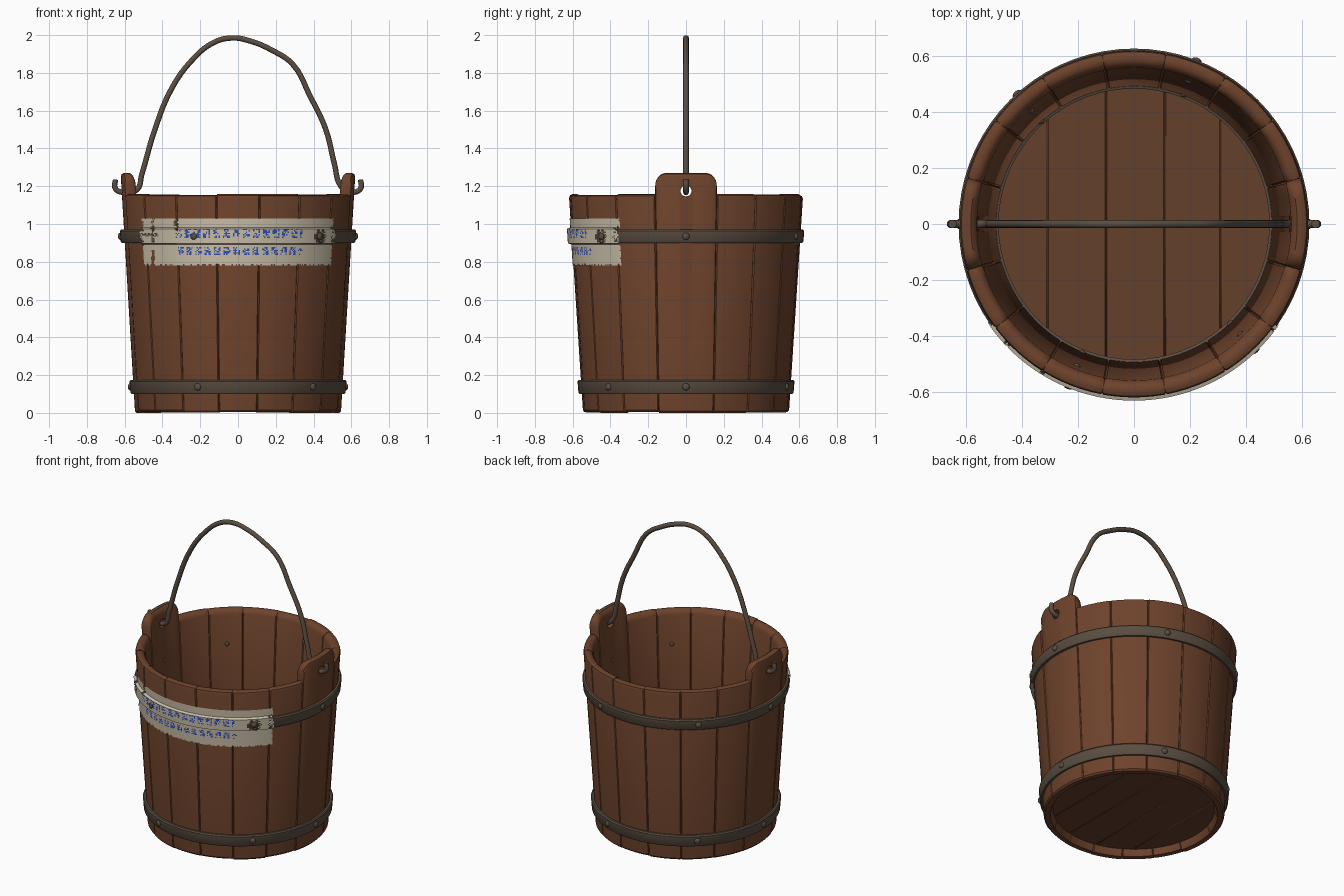
import bpy, bmesh, random
from math import radians, sin, cos, sqrt, pi, acos, degrees
from mathutils import Matrix, Vector

random.seed(4)
if "Cube" in bpy.data.objects:
    bpy.data.objects.remove(bpy.data.objects["Cube"])


def material(name, rgb):
    m = bpy.data.materials.new(name)
    m.use_nodes = True
    m.diffuse_color = (*rgb, 1)
    bsdf = m.node_tree.nodes["Principled BSDF"]
    bsdf.inputs["Base Color"].default_value = (*rgb, 1)
    bsdf.inputs["Roughness"].default_value = 0.8
    return m


WOOD = material("brown_wood", (0.156, 0.056, 0.025))
FLOOR = material("floor_wood", (0.130, 0.051, 0.024))
METAL = material("dull_iron", (0.105, 0.076, 0.054))
PAPER = material("cream_paper", (0.60, 0.53, 0.40))
INK = material("blue_ink", (0.03, 0.08, 0.50))

THICK = 0.06
RIM = 1.16
EAR = 15.5


def outer(z):
    return 0.545 + 0.065 * min(z, RIM)


def polar(r, deg, z):
    return Vector((r * cos(radians(deg)), r * sin(radians(deg)), z))


def finish(name, bm, *mats, angle=35):
    bmesh.ops.recalc_face_normals(bm, faces=bm.faces)
    me = bpy.data.meshes.new(name)
    bm.to_mesh(me)
    bm.free()
    ob = bpy.data.objects.new(name, me)
    bpy.context.collection.objects.link(ob)
    for m in mats:
        me.materials.append(m)
    smooth(ob, angle)
    return ob


def smooth(ob, angle=35):
    bpy.ops.object.select_all(action='DESELECT')
    ob.select_set(True)
    bpy.context.view_layer.objects.active = ob
    bpy.ops.object.shade_smooth_by_angle(angle=radians(angle))


def sweep(bm, sections, closed=False):
    """Join closed cross-sections into a tube, capped unless it is a ring."""
    loops = [[bm.verts.new(p) for p in s] for s in sections]
    pairs = list(zip(loops, loops[1:]))
    if closed:
        pairs.append((loops[-1], loops[0]))
    else:
        bm.faces.new(loops[0])
        bm.faces.new(loops[-1])
    for a, b in pairs:
        for i in range(len(a)):
            j = (i + 1) % len(a)
            bm.faces.new((a[i], a[j], b[j], b[i]))


# Staves, with a shallow groove at each joint
def stave(name, start, end, top_at, steps, bottom=0.0):
    angles = [start, start + 0.5]
    angles += [start + (end - start) * i / steps for i in range(1, steps)]
    angles += [end - 0.5, end]
    sections = []
    for a in angles:
        groove = 0.006 if a in (start, end) else 0
        top = top_at(min(a - start, end - a))
        profile = [(bottom, 0.008), (bottom + 0.01, 0), (top - 0.02, 0), (top - 0.006, 0.005), (top, 0.018)]
        inside = [(top, THICK - 0.022), (top - 0.01, THICK - 0.008), (top - 0.03, THICK),
                  (bottom + 0.04, THICK), (bottom, THICK - 0.02)]
        pts = [polar(outer(z) - d - groove, a, z) for z, d in profile]
        pts += [polar(outer(z) - d + groove, a, z) for z, d in inside]
        sections.append(pts)
    bm = bmesh.new()
    sweep(bm, sections)
    return finish(name, bm, WOOD)


def ear_top(edge_deg):
    corner = 0.06
    d = max(0, corner - radians(edge_deg) * 0.62)
    return 1.27 - corner + sqrt(max(0, corner ** 2 - d ** 2))


step = (180 - 2 * EAR) / 7
for side, base in (("back", 0), ("front", 180)):
    for i in range(7):
        a = base + EAR + step * i
        height = RIM - random.uniform(0, 0.008)
        stave(f"{side}_stave_{i + 1}", a, a + step, lambda d, h=height: h, 6, random.uniform(0, 0.006))

# Taller ear staves, each with a hole for the handle
for side, base in (("left", 0), ("right", 180)):
    ear = stave(f"{side}_ear_stave", base - EAR, base + EAR, ear_top, 24)
    bm = bmesh.new()
    bmesh.ops.create_cone(bm, cap_ends=True, segments=20, radius1=0.029, radius2=0.029, depth=0.4,
                          matrix=Matrix.Translation(polar(0.6, base, 1.175)) @ Matrix.Rotation(pi / 2, 4, 'Y'))
    cutter = finish("hole_cutter", bm, WOOD)
    cutter.hide_render = True
    mod = ear.modifiers.new("hole", 'BOOLEAN')
    mod.operation = 'DIFFERENCE'
    mod.solver = 'EXACT'
    mod.object = cutter
    bpy.context.view_layer.objects.active = ear
    bpy.ops.object.modifier_apply(modifier="hole")
    bpy.data.objects.remove(cutter)
    smooth(ear)

# Floor planks, clipped to the round of the bucket
seams = (-0.495, -0.31, -0.1, 0.11, 0.31, 0.495)
for n, (x0, x1) in enumerate(zip(seams, seams[1:])):
    xs = [x0 + (x1 - x0) * i / 12 for i in range(13)]
    rim = [(x, sqrt(max(0.0004, 0.495 ** 2 - x * x))) for x in xs]
    outline = [(x, y) for x, y in rim] + [(x, -y) for x, y in reversed(rim)]
    bm = bmesh.new()
    face = bm.faces.new([bm.verts.new((x, y, 0.045)) for x, y in outline])
    up = bmesh.ops.extrude_face_region(bm, geom=[face])
    bmesh.ops.translate(bm, vec=(0, 0, 0.055), verts=[v for v in up["geom"] if isinstance(v, bmesh.types.BMVert)])
    plank = finish(f"floor_plank_{n + 1}", bm, FLOOR)
    bevel = plank.modifiers.new("bevel", 'BEVEL')
    bevel.width = 0.004
    bevel.segments = 1
    bevel.limit_method = 'ANGLE'
    bevel.angle_limit = radians(60)


# Iron hoops and the thin ring round the floor
def hoop(name, profile):
    bm = bmesh.new()
    sweep(bm, [[polar(r, i * 5, z) for r, z in profile] for i in range(72)], closed=True)
    finish(name, bm, METAL)


BULGE = 0.018


def band(name, z0, z1):
    hoop(name, [(outer(z0) - 0.01, z0), (outer(z0) + BULGE - 0.006, z0), (outer(z0) + BULGE, z0 + 0.008),
                (outer(z1) + BULGE, z1 - 0.008), (outer(z1) + BULGE - 0.006, z1), (outer(z1) - 0.01, z1)])


band("upper_hoop", 0.9, 0.97)
band("lower_hoop", 0.1, 0.175)
hoop("floor_ring", [(0.483, 0.095), (0.483, 0.112), (0.498, 0.118), (0.498, 0.095)])

# Rivets, with their heads outside and small ends inside
for level, z in (("upper", 0.935), ("lower", 0.138)):
    bm = bmesh.new()
    for a in (0, 69, 132, 180, -112, -46):
        for r, size in ((outer(z) + BULGE, 0.019), (outer(z) - THICK, 0.014)):
            bmesh.ops.create_uvsphere(bm, u_segments=12, v_segments=8, radius=size,
                                      matrix=Matrix.Translation(polar(r, a, z))
                                      @ Matrix.Rotation(radians(a), 4, 'Z') @ Matrix.Diagonal((0.6, 1, 1, 1)))
    finish(f"{level}_rivets", bm, METAL, angle=60)


# Worn paper label wrapped over the staves and the hoop
def label_radius(z):
    return outer(z) + (BULGE if 0.892 < z < 0.978 else 0) + 0.004


def angle_of(x):
    return -degrees(acos(x / 0.615))


COLS, ROWS = 160, 36
LEFT, RIGHT, LOW, HIGH = angle_of(-0.51), angle_of(0.505), 0.78, 1.03


def torn(x, z):
    if (x + 0.45) ** 2 < 0.00006 and (z < 0.86 or z > 0.9 and random.random() < 0.6):
        return True
    if x < -0.42 and 0.93 < z < 0.955 or -0.34 < x < -0.315 and z > 0.97:
        return random.random() < 0.6
    if (x - 0.435) ** 2 + (z - 0.935) ** 2 < random.uniform(0.0004, 0.0016):
        return True
    return (x < -0.5 or x > 0.492 or z < LOW + 0.006) and random.random() < 0.25


def inked(col, x, z):
    if not (-0.33 < x < 0.34 and (0.925 < z < 0.972 or 0.835 < z < 0.876)):
        return False
    return col % 7 < 5 and random.random() < 0.5


bm = bmesh.new()
grid = [[bm.verts.new(polar(label_radius(z), LEFT + (RIGHT - LEFT) * c / COLS, z))
         for z in (LOW + (HIGH - LOW) * r / ROWS for r in range(ROWS + 1))] for c in range(COLS + 1)]
for c in range(COLS):
    for r in range(ROWS):
        quad = (grid[c][r], grid[c + 1][r], grid[c + 1][r + 1], grid[c][r + 1])
        mid = sum((v.co for v in quad), Vector()) / 4
        if torn(mid.x, mid.z):
            continue
        bm.faces.new(quad).material_index = int(inked(c, mid.x, mid.z))
bmesh.ops.delete(bm, geom=[v for v in bm.verts if not v.link_faces], context='VERTS')
finish("paper_label", bm, PAPER, INK)

# Bent wire handle with a hook through each ear
path = [(-0.648, 1.235), (-0.652, 1.195), (-0.63, 1.172), (-0.585, 1.172), (-0.535, 1.182), (-0.51, 1.26),
        (-0.44, 1.5), (-0.355, 1.71), (-0.25, 1.86), (-0.13, 1.96), (-0.03, 1.985), (0.06, 1.97),
        (0.18, 1.92), (0.29, 1.845), (0.38, 1.68), (0.465, 1.5), (0.51, 1.32), (0.545, 1.2),
        (0.585, 1.172), (0.63, 1.172), (0.652, 1.195), (0.648, 1.235)]
curve = bpy.data.curves.new("handle", 'CURVE')
curve.dimensions = '3D'
curve.bevel_depth = 0.015
curve.bevel_resolution = 3
curve.resolution_u = 5
curve.use_fill_caps = True
spline = curve.splines.new('BEZIER')
spline.bezier_points.add(len(path) - 1)
for p, (x, z) in zip(spline.bezier_points, path):
    p.co = (x, 0, z)
    p.handle_left_type = p.handle_right_type = 'AUTO'
handle = bpy.data.objects.new("handle", curve)
bpy.context.collection.objects.link(handle)
curve.materials.append(METAL)
bpy.ops.object.select_all(action='DESELECT')
handle.select_set(True)
bpy.context.view_layer.objects.active = handle
bpy.ops.object.convert(target='MESH')
smooth(bpy.context.view_layer.objects.active, 50)
